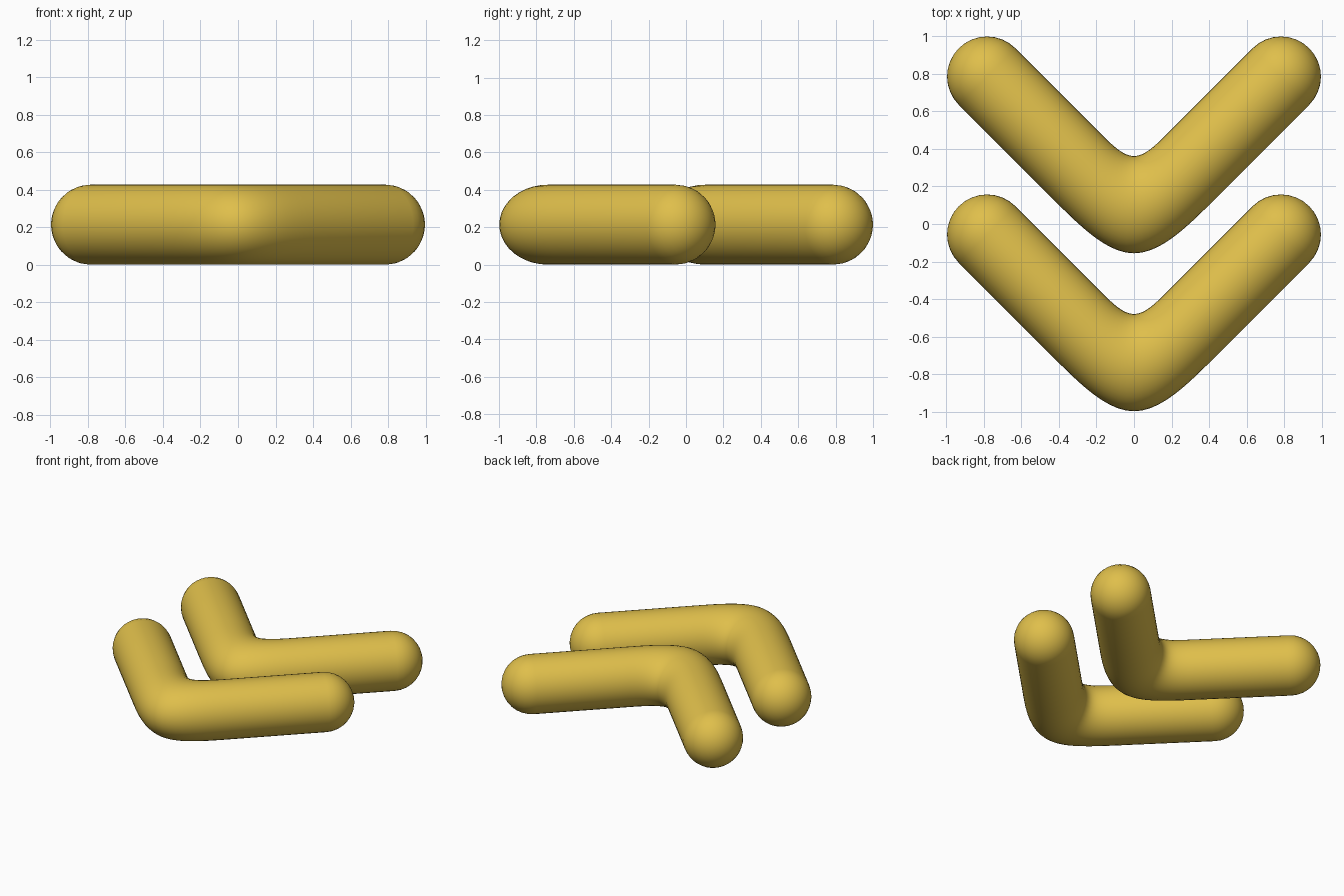
import bpy, bmesh
from math import sin, cos, pi, sqrt

if "Cube" in bpy.data.objects:
    bpy.data.objects.remove(bpy.data.objects["Cube"])

R = 0.2135            # tube radius
END_X, K0 = 0.783, 0.003   # end-cap centre and height of the V's sharp corner
SIDES, BEND, CAP = 40, 10, 8

gold = bpy.data.materials.new("gold")
gold.diffuse_color = (0.74, 0.52, 0.07, 1)
gold.use_nodes = True
gold.node_tree.nodes["Principled BSDF"].inputs["Base Color"].default_value = gold.diffuse_color


def half_point(i, ang):
    """Point on the right arm: ring i counted from the bend to the cap."""
    h = sqrt(0.5)
    u, z = R * cos(ang), R + R * sin(ang)      # u points to the outside of the V
    if i <= BEND:                              # softened corner
        t = i / BEND
        a = 0.30 + 0.6 * u
        return a * t, a * (1 / 3 + t * t - t ** 3 / 3) + K0 - u / h, z
    phi = (i - BEND - 1) / CAP * pi / 2        # straight arm, then round cap
    c, s = cos(phi), R * sin(phi)
    return (END_X + h * (u * c + s),
            END_X + K0 + h * (s - u * c),
            R + R * sin(ang) * c)


def chevron(name, y_off):
    bm = bmesh.new()
    last = BEND + CAP                          # final ring before the pole
    rings = []
    for i in range(-last, last + 1):
        ring = []
        for k in range(SIDES):
            x, y, z = half_point(abs(i), 2 * pi * k / SIDES)
            ring.append(bm.verts.new((x if i >= 0 else -x, y + y_off, z)))
        rings.append(ring)
    for a, b in zip(rings, rings[1:]):
        for k in range(SIDES):
            n = (k + 1) % SIDES
            bm.faces.new((a[k], a[n], b[n], b[k]))
    # cap poles
    tip = END_X + R * sqrt(0.5)
    for ring, sx in ((rings[0], -1), (rings[-1], 1)):
        pole = bm.verts.new((sx * tip, tip + K0 + y_off, R))
        for k in range(SIDES):
            bm.faces.new((ring[k], ring[(k + 1) % SIDES], pole))
    bmesh.ops.recalc_face_normals(bm, faces=bm.faces)
    for f in bm.faces:
        f.smooth = True
    me = bpy.data.meshes.new(name)
    bm.to_mesh(me)
    bm.free()
    me.materials.append(gold)
    bpy.context.collection.objects.link(bpy.data.objects.new(name, me))


chevron("back_chevron", 0.0)
chevron("front_chevron", -0.842)
